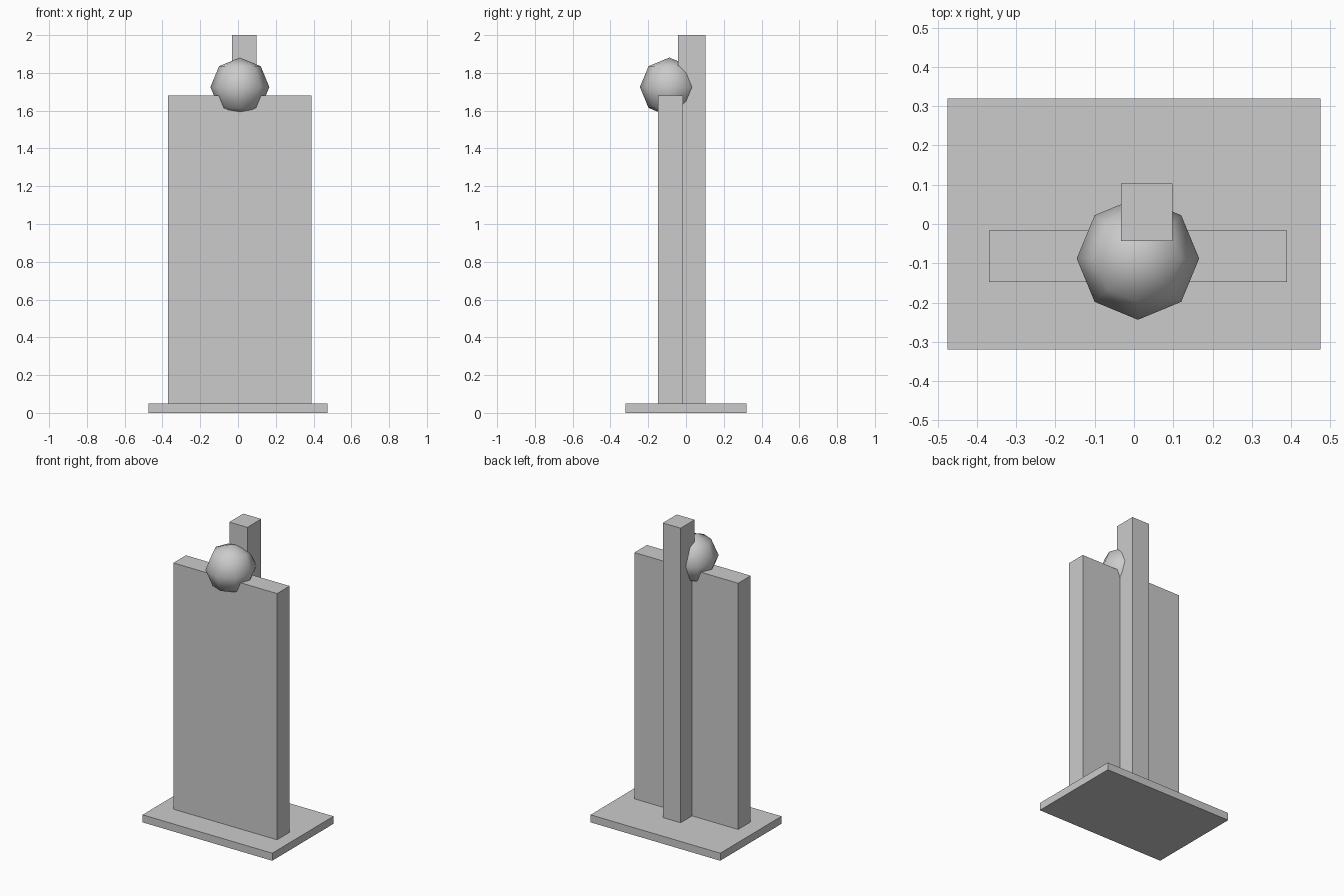
import bpy

if "Cube" in bpy.data.objects:
    bpy.data.objects.remove(bpy.data.objects["Cube"])


def box(name, x, y, z):
    """Axis-aligned box from (min, max) ranges."""
    bpy.ops.mesh.primitive_cube_add(size=1, location=[(a + b) / 2 for a, b in (x, y, z)])
    ob = bpy.context.object
    ob.name = name
    ob.scale = [b - a for a, b in (x, y, z)]
    bpy.ops.object.transform_apply(location=False, rotation=False, scale=True)
    return ob


# Flat base plate
box("base_plate", (-0.475, 0.475), (-0.32, 0.32), (0, 0.05))

# Wide upright panel
box("front_panel", (-0.37, 0.39), (-0.148, -0.017), (0.05, 1.68))

# Tall post behind the panel
box("rear_post", (-0.033, 0.098), (-0.043, 0.103), (0.05, 2.0))

# Low-poly ball set into the top of the panel
bpy.ops.mesh.primitive_uv_sphere_add(segments=8, ring_count=4, radius=0.156,
                                     location=(0.01, -0.088, 1.725))
bpy.context.object.name = "ball"
bpy.ops.object.shade_smooth()
